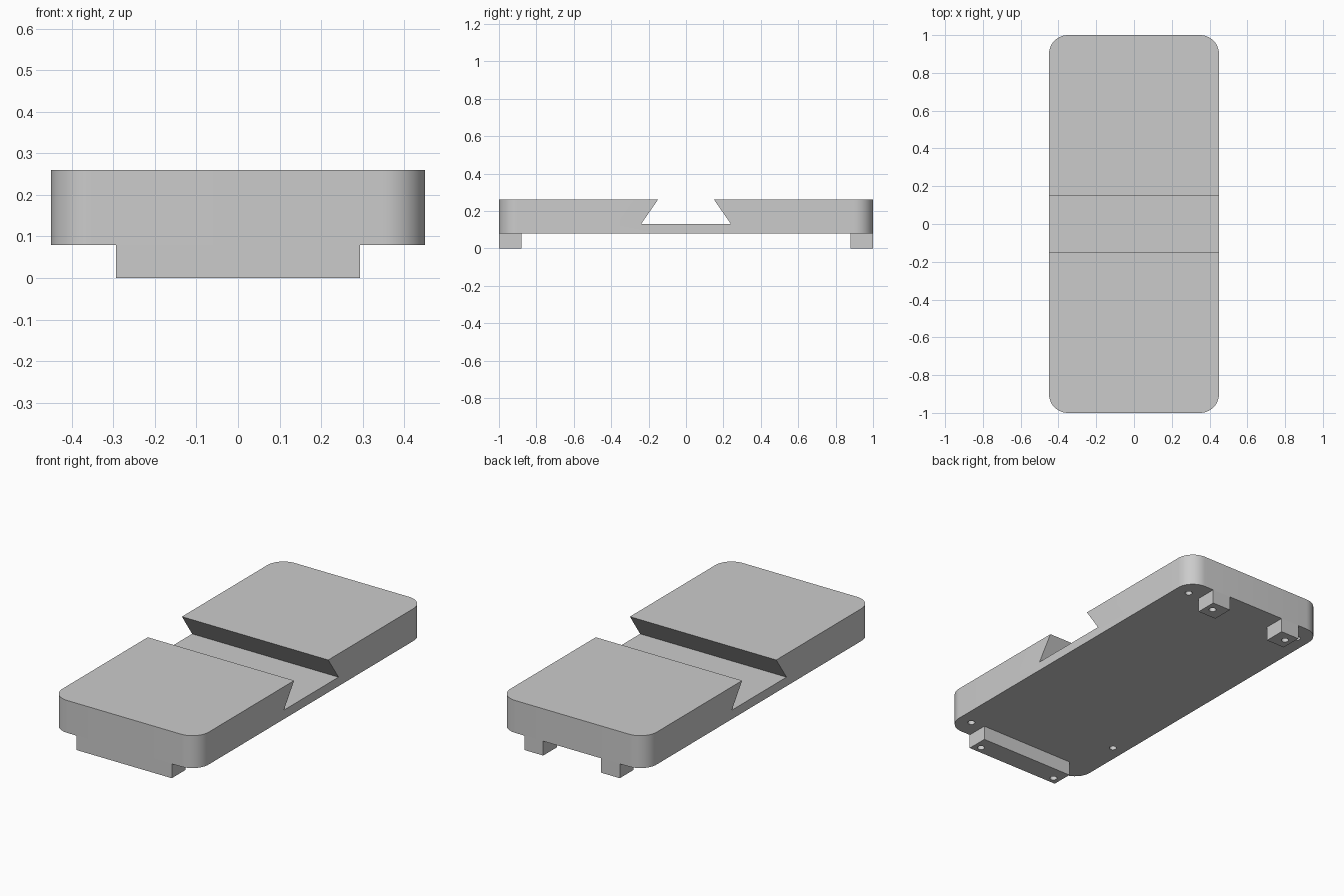
import bpy
import bmesh
from math import cos, sin, pi, radians
from mathutils import Vector

if "Cube" in bpy.data.objects:
    bpy.data.objects.remove(bpy.data.objects["Cube"], do_unlink=True)

# Single plain grey material
grey = bpy.data.materials.new("plain grey")
grey.use_nodes = True
grey.diffuse_color = (0.6, 0.6, 0.6, 1)
grey.node_tree.nodes["Principled BSDF"].inputs["Base Color"].default_value = (0.6, 0.6, 0.6, 1)


def prism(name, outline, extrude):
    """Extrude a closed outline of 3D points along a vector."""
    bm = bmesh.new()
    face = bm.faces.new([bm.verts.new(p) for p in outline])
    new = bmesh.ops.extrude_face_region(bm, geom=[face])["geom"]
    verts = [v for v in new if isinstance(v, bmesh.types.BMVert)]
    bmesh.ops.translate(bm, verts=verts, vec=Vector(extrude))
    bmesh.ops.recalc_face_normals(bm, faces=bm.faces)
    mesh = bpy.data.meshes.new(name)
    bm.to_mesh(mesh)
    bm.free()
    mesh.materials.append(grey)
    obj = bpy.data.objects.new(name, mesh)
    bpy.context.collection.objects.link(obj)
    return obj


def arc(cx, cy, r, z, start, end, steps):
    angles = [start + (end - start) * i / steps for i in range(steps + 1)]
    return [(cx + r * cos(a), cy + r * sin(a), z) for a in angles]


def box(name, x0, x1, y0, y1, z0, z1):
    outline = [(x0, y0, z0), (x1, y0, z0), (x1, y1, z0), (x0, y1, z0)]
    return prism(name, outline, (0, 0, z1 - z0))


def cut(obj, cutter):
    cutter.hide_render = True
    mod = obj.modifiers.new("cut", "BOOLEAN")
    mod.operation = "DIFFERENCE"
    mod.solver = "EXACT"
    mod.object = cutter
    bpy.context.view_layer.objects.active = obj
    bpy.ops.object.modifier_apply(modifier=mod.name)
    bpy.data.objects.remove(cutter, do_unlink=True)


def drill(obj, x, y, z, depth):
    ring = arc(x, y, HOLE_R, z - 0.02, 0, 2 * pi, 24)[:-1]
    cut(obj, prism("drill", ring, (0, 0, depth + 0.02)))


HALF_W, HALF_L, CORNER, HOLE_R = 0.45, 1.0, 0.1, 0.019
BASE, FLOOR, TOP = 0.08, 0.13, 0.26
LUG_X, LUG_Y = 0.293, 0.88

# Rounded plate
outline = []
for i, (sx, sy) in enumerate([(1, 1), (-1, 1), (-1, -1), (1, -1)]):
    outline += arc(sx * (HALF_W - CORNER), sy * (HALF_L - CORNER), CORNER, BASE,
                   i * pi / 2, (i + 1) * pi / 2, 12)
plate = prism("plate", outline, (0, 0, TOP - BASE))

# Dovetail slot across the plate, its slope continued above the top
low, high = 0.24, 0.15
rise = 0.05
over = high - (low - high) * rise / (TOP - FLOOR)
slot = [(-0.6, -low, FLOOR), (-0.6, low, FLOOR),
        (-0.6, over, TOP + rise), (-0.6, -over, TOP + rise)]
cut(plate, prism("slot_cutter", slot, (1.2, 0, 0)))

# Blind holes in the underside of the plate
for x, y in [(0.37, -0.895), (0.37, 0.89), (-0.375, 0.89), (-0.375, -0.62)]:
    drill(plate, x, y, BASE, 0.08)

# Front foot bar and two rear feet, each with blind holes
front_bar = box("front_foot_bar", -LUG_X, LUG_X, -HALF_L, -LUG_Y, 0, BASE)
parts = [plate, front_bar]
for side, label in ((1, "left"), (-1, "right")):
    x0, x1 = sorted((side * 0.178, side * LUG_X))
    foot = box("rear_foot_" + label, x0, x1, LUG_Y, HALF_L, 0, BASE)
    drill(foot, side * 0.25, 0.942, 0, 0.06)
    drill(front_bar, side * 0.25, -0.96, 0, 0.06)
    parts.append(foot)

# Smooth the rounded corners and hole walls, keep the edges sharp
bpy.ops.object.select_all(action="DESELECT")
for part in parts:
    part.select_set(True)
bpy.context.view_layer.objects.active = plate
bpy.ops.object.shade_smooth_by_angle(angle=radians(30))
